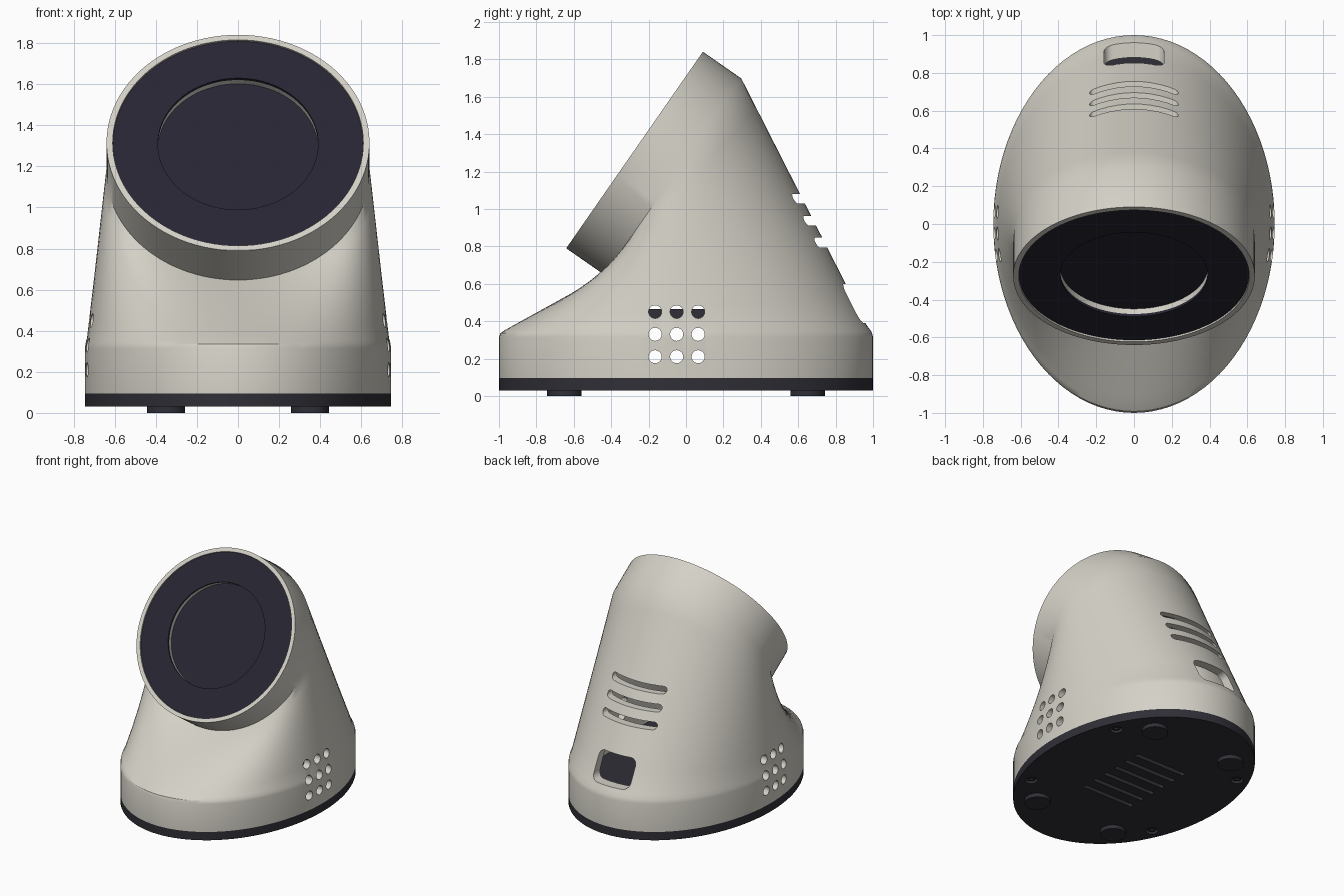
import bpy, bmesh, math
from mathutils import Matrix, Vector

if "Cube" in bpy.data.objects:
    bpy.data.objects.remove(bpy.data.objects["Cube"], do_unlink=True)

SEG = 96
RX, RY = 0.745, 1.0                     # footprint half sizes
HEAD_R = 0.64
AXIS = Vector((0, -0.821, 0.571))       # direction the round face points
UP = Vector((0, 0.571, 0.821))
FACE = Vector((0, -0.275, 1.315))       # centre of the round face
HEAD = Matrix.Translation(FACE) @ Matrix(((1, 0, 0), (0, UP.y, AXIS.y), (0, UP.z, AXIS.z))).to_4x4()


def material(name, rgb):
    m = bpy.data.materials.new(name)
    m.use_nodes = True
    m.diffuse_color = (*rgb, 1)
    m.node_tree.nodes["Principled BSDF"].inputs["Base Color"].default_value = (*rgb, 1)
    return m


CREAM = material("warm cream", (0.66, 0.635, 0.57))
NAVY = material("dark navy", (0.019, 0.018, 0.032))
CHARCOAL = material("charcoal", (0.029, 0.028, 0.038))


def finish(name, bm, mat):
    bmesh.ops.remove_doubles(bm, verts=bm.verts, dist=1e-5)
    bmesh.ops.recalc_face_normals(bm, faces=bm.faces)
    mesh = bpy.data.meshes.new(name)
    bm.to_mesh(mesh)
    bm.free()
    ob = bpy.data.objects.new(name, mesh)
    bpy.context.collection.objects.link(ob)
    if mat:
        mesh.materials.append(mat)
    return ob


def smooth(ob):
    bpy.ops.object.select_all(action="DESELECT")
    ob.select_set(True)
    bpy.context.view_layer.objects.active = ob
    bpy.ops.object.shade_smooth_by_angle(angle=math.radians(32))


def bridge(bm, rings, closed):
    """Skin a list of equal rings; closed joins last to first."""
    loops = [[bm.verts.new(p) for p in ring] for ring in rings]
    pairs = list(zip(loops, loops[1:])) + ([(loops[-1], loops[0])] if closed else [])
    for a, b in pairs:
        for i in range(len(a)):
            j = (i + 1) % len(a)
            bm.faces.new((a[i], a[j], b[j], b[i]))
    if not closed:
        bm.faces.new(loops[0])
        bm.faces.new(loops[-1])


def circle(fn):
    return [fn(math.cos(t), math.sin(t)) for t in (2 * math.pi * i / SEG for i in range(SEG))]


def ring_part(name, outer, inner, low, high, mat, matrix):
    """Flat ring, or a disc when inner is zero."""
    bm = bmesh.new()
    prof = [(outer, low), (outer, high)]
    if inner:
        prof += [(inner, high), (inner, low)]
    bridge(bm, [circle(lambda c, s: matrix @ Vector((r * c, r * s, z))) for r, z in prof], bool(inner))
    ob = finish(name, bm, mat)
    smooth(ob)
    return ob


def add_prism(bm, w, h, r, depth, matrix):
    """Rounded rectangle extruded both ways along local z."""
    pts = []
    for k, (sx, sy) in enumerate(((1, 1), (-1, 1), (-1, -1), (1, -1))):
        for i in range(7):
            t = math.pi / 2 * (k + i / 6)
            p = (sx * (w / 2 - r) + r * math.cos(t), sy * (h / 2 - r) + r * math.sin(t))
            if not pts or math.dist(p, pts[-1]) > 1e-5:
                pts.append(p)
    if math.dist(pts[0], pts[-1]) < 1e-5:
        pts.pop()
    bridge(bm, [[matrix @ Vector((x, y, z)) for x, y in pts] for z in (-depth / 2, depth / 2)], False)


def cut(ob, bm):
    tool = finish("cutter", bm, None)
    tool.hide_render = True
    mod = ob.modifiers.new("openings", "BOOLEAN")
    mod.operation, mod.solver, mod.object = "DIFFERENCE", "EXACT", tool
    bpy.context.view_layer.objects.active = ob
    bpy.ops.object.modifier_apply(modifier=mod.name)
    bpy.data.objects.remove(tool, do_unlink=True)
    smooth(ob)


def at(x, y, z):
    return Matrix.Translation((x, y, z))


ALONG_Y = Matrix.Rotation(math.pi / 2, 4, "X")
ALONG_X = Matrix.Rotation(math.pi / 2, 4, "Y")


# Hollow housing: oval wall blending into a tilted round head
def oval(rx, ry, z, lean=0.0):
    return circle(lambda c, s: Vector((rx * c, ry * s, z + lean * s)))


def head_ring(r, depth, lean=0.0):
    return circle(lambda c, s: FACE - AXIS * (depth + lean * s) + r * (Vector((c, 0, 0)) + UP * s))


def blend(a, b, steps):
    return [[p.lerp(q, k / steps) for p, q in zip(a, b)] for k in range(steps + 1)]


bm = bmesh.new()
outer = [oval(RX, RY, 0.095), oval(RX, RY, 0.315), oval(RX - 0.003, RY - 0.008, 0.34, 0.004)]
outer += blend(oval(RX - 0.01, RY - 0.033, 0.365, 0.012), head_ring(HEAD_R, 0.25), 8)
outer += [head_ring(HEAD_R, 0)]
inner = [head_ring(0.61, 0)]
inner += blend(head_ring(0.61, 0.29, -0.04), oval(0.685, 0.91, 0.33), 8)
inner += [oval(0.685, 0.91, 0.095)]
bridge(bm, outer + inner, True)
housing = finish("housing", bm, CREAM)

# Side vent holes, rear vent slots and rear port
bm = bmesh.new()
for y in (-0.165, -0.05, 0.065):
    for z in (0.21, 0.33, 0.45):
        add_prism(bm, 0.07, 0.07, 0.035, 2, at(0, y, z) @ ALONG_X)
for z in (0.82, 0.937, 1.055):
    add_prism(bm, 0.47, 0.052, 0.026, 0.8, at(0, 0.8, z) @ ALONG_Y)
add_prism(bm, 0.32, 0.21, 0.05, 0.5, at(0, 1.0, 0.495) @ ALONG_Y)
cut(housing, bm)

# Round face with its recessed window
ring_part("face_ring", 0.609, 0.39, -0.026, -0.01, NAVY, HEAD)
ring_part("window_rim", 0.46, 0.391, -0.07, -0.022, CREAM, HEAD)
ring_part("window", 0.46, 0, -0.08, -0.06, NAVY, HEAD)

# Base plate with vent slots and screw holes
base = ring_part("base_plate", 1, 0, 0.03, 0.095, CHARCOAL, Matrix.Diagonal((RX, RY, 1, 1)))
corners = [(sx, sy) for sx in (-1, 1) for sy in (-1, 1)]
bm = bmesh.new()
for i in range(6):
    add_prism(bm, 0.45, 0.034, 0.017, 0.3, at(0, (i - 2.5) * 0.115, 0.06))
for sx, sy in corners:
    add_prism(bm, 0.09, 0.09, 0.045, 0.06, at(sx * 0.56, sy * 0.47, 0.03))
cut(base, bm)

# Feet and screws
for sx, sy in corners:
    tag = ("left" if sx > 0 else "right") + ("_back" if sy > 0 else "_front")
    ring_part("foot_" + tag, 0.092, 0, 0, 0.031, CHARCOAL, at(sx * 0.35, sy * 0.65, 0))
    ring_part("screw_" + tag, 0.03, 0.012, 0.04, 0.065, CHARCOAL, at(sx * 0.56, sy * 0.47, 0))

# Inner board seen through the vents
bm = bmesh.new()
add_prism(bm, 0.6, 0.7, 0.03, 0.075, at(0, 0, 0.428))
finish("inner_board", bm, CHARCOAL)
